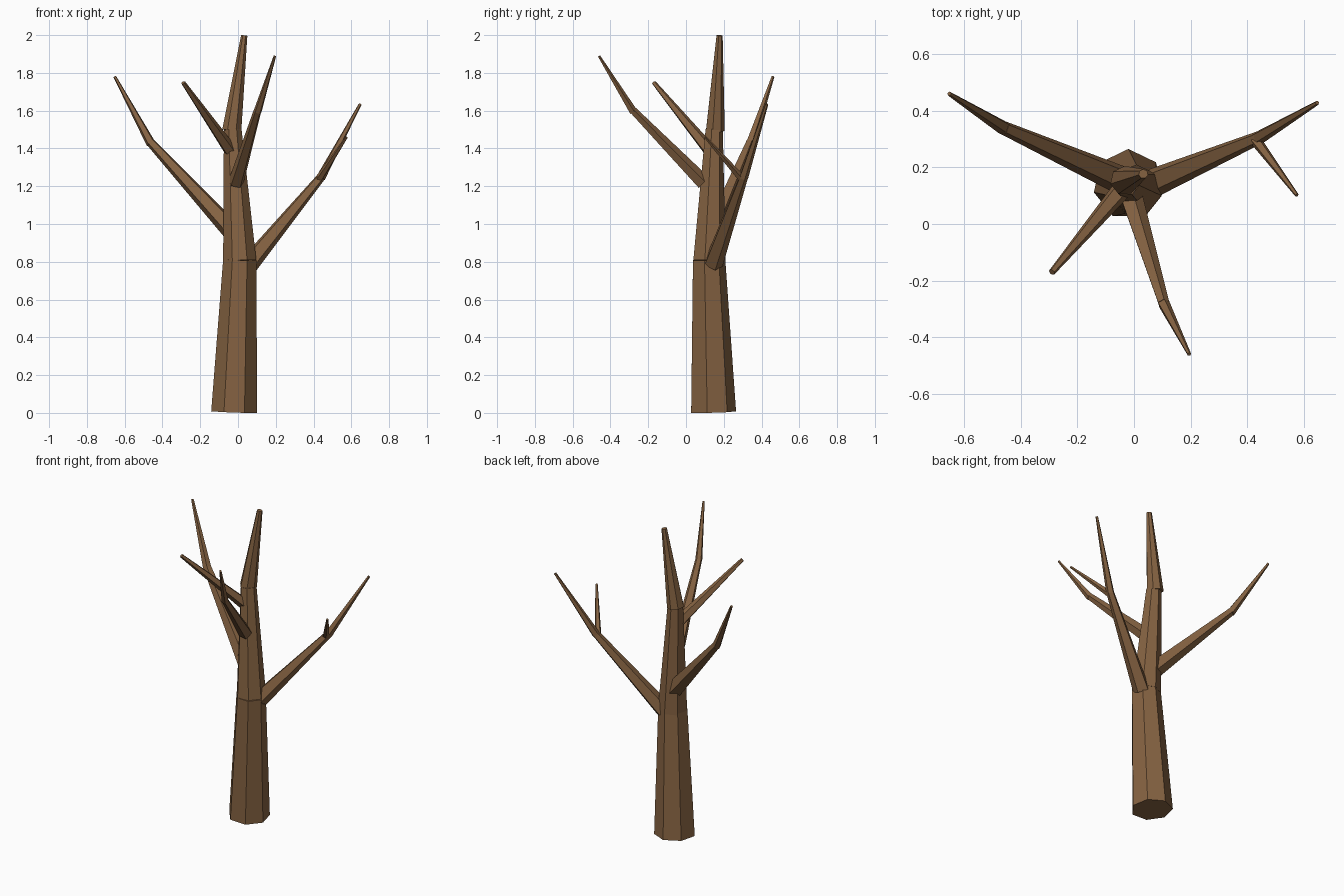
import bpy, math
from mathutils import Vector

if "Cube" in bpy.data.objects:
    bpy.data.objects.remove(bpy.data.objects["Cube"])

bark = bpy.data.materials.new("brown bark")
bark.diffuse_color = (0.235, 0.123, 0.054, 1)
bark.use_nodes = True
bark.node_tree.nodes["Principled BSDF"].inputs["Base Color"].default_value = bark.diffuse_color


def limb(name, joints, sides):
    """Chain of tapered, closed segments; joints = (start, r0, end, r1)."""
    verts, faces = [], []
    for start, r0, end, r1 in joints:
        a, b = Vector(start), Vector(end)
        turn = Vector((0, 0, 1)).rotation_difference(b - a)
        n = len(verts)
        for centre, r in ((a, r0), (b, r1)):
            for i in range(sides):
                t = math.pi / 2 + math.tau * i / sides
                verts.append(centre + turn @ Vector((r * math.cos(t), r * math.sin(t), 0)))
        for i in range(sides):
            j = (i + 1) % sides
            faces.append((n + i, n + j, n + sides + j, n + sides + i))
        faces.append([n + i for i in reversed(range(sides))])
        faces.append([n + sides + i for i in range(sides)])
    mesh = bpy.data.meshes.new(name)
    mesh.from_pydata(verts, [], faces)
    mesh.materials.append(bark)
    bpy.context.collection.objects.link(bpy.data.objects.new(name, mesh))


# Trunk in three stacked segments
limb("trunk", [
    ((-0.02, 0.14, 0.005), 0.125, (0.009, 0.118, 0.81), 0.09),
    ((0.009, 0.12, 0.805), 0.09, (-0.028, 0.147, 1.5), 0.048),
    ((-0.033, 0.153, 1.495), 0.052, (0.033, 0.177, 1.998), 0.017),
], 7)

# Branches with an elbow
limb("left_branch", [
    ((-0.01, 0.14, 0.94), 0.055, (-0.46, 0.34, 1.43), 0.025),
    ((-0.46, 0.34, 1.425), 0.026, (-0.652, 0.46, 1.78), 0.008),
], 5)
limb("right_branch", [
    ((0.06, 0.143, 0.79), 0.053, (0.44, 0.305, 1.25), 0.024),
    ((0.438, 0.304, 1.245), 0.025, (0.647, 0.428, 1.635), 0.008),
], 5)
limb("front_branch", [
    ((-0.01, 0.09, 1.22), 0.042, (0.104, -0.28, 1.6), 0.021),
    ((0.104, -0.28, 1.595), 0.022, (0.195, -0.46, 1.888), 0.007),
], 5)

# Straight small branches
limb("upper_branch", [((-0.045, 0.12, 1.395), 0.036, (-0.29, -0.17, 1.748), 0.012)], 5)
limb("twig", [((0.43, 0.295, 1.24), 0.021, (0.575, 0.102, 1.46), 0.007)], 5)
